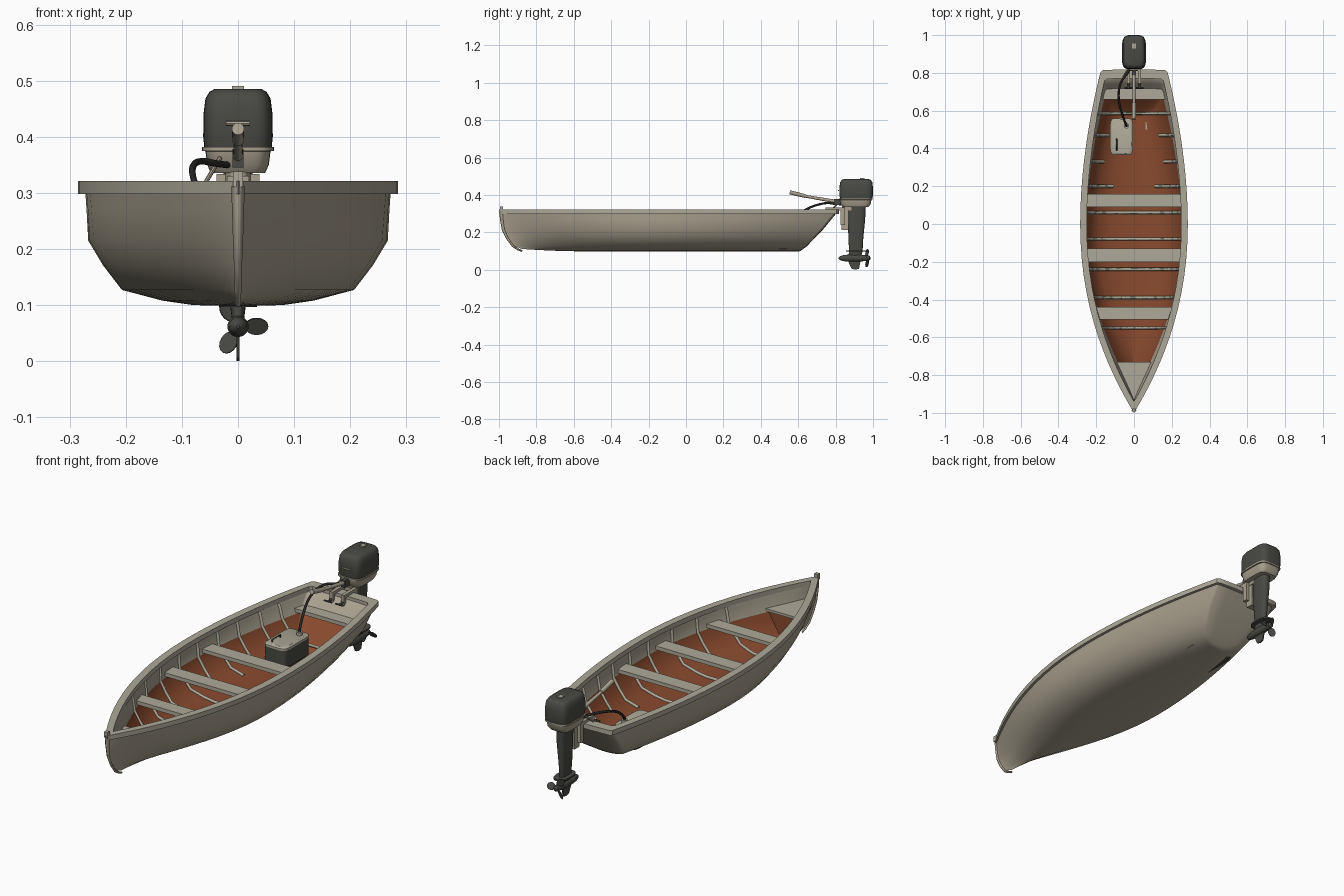
import bpy, bmesh, math
from mathutils import Vector, Matrix

if "Cube" in bpy.data.objects:
    bpy.data.objects.remove(bpy.data.objects["Cube"])

def mat(name, c):
    m = bpy.data.materials.new(name)
    m.diffuse_color = (*c, 1)
    m.use_nodes = True
    m.node_tree.nodes["Principled BSDF"].inputs["Base Color"].default_value = m.diffuse_color
    return m

BEIGE = mat("warm_grey_paint", (0.40, 0.36, 0.275))
PALE = mat("pale_grey_trim", (0.42, 0.395, 0.315))
BROWN = mat("red_brown_floor", (0.25, 0.068, 0.027))
DARK = mat("charcoal", (0.066, 0.067, 0.058))
BLACK = mat("black_rubber", (0.02, 0.02, 0.018))

def finish(name, bm, mats, angle=35):
    bmesh.ops.remove_doubles(bm, verts=bm.verts, dist=1e-5)
    bmesh.ops.recalc_face_normals(bm, faces=bm.faces)
    me = bpy.data.meshes.new(name)
    bm.to_mesh(me)
    bm.free()
    ob = bpy.data.objects.new(name, me)
    bpy.context.collection.objects.link(ob)
    for m in mats:
        me.materials.append(m)
    bpy.ops.object.select_all(action='DESELECT')
    bpy.context.view_layer.objects.active = ob
    ob.select_set(True)
    bpy.ops.object.shade_smooth_by_angle(angle=math.radians(angle))
    return ob

def loft(name, rings, mats, rule=None, caps=True, wrap=False, angle=35):
    bm = bmesh.new()
    vs = [[bm.verts.new(p) for p in r] for r in rings]
    n = len(rings[0])
    for i in range(len(vs) if wrap else len(vs) - 1):
        a, b = vs[i], vs[(i + 1) % len(vs)]
        for j in range(n):
            f = bm.faces.new((a[j], a[(j + 1) % n], b[(j + 1) % n], b[j]))
            f.material_index = rule(i) if rule else 0
    if caps:
        bm.faces.new(vs[0])
        bm.faces.new(vs[-1])
    return finish(name, bm, mats, angle)

def oval(z, cx, cy, hx, hy, e=4.5, n=40):
    r = []
    for i in range(n):
        a = 2 * math.pi * i / n
        c, s = math.cos(a), math.sin(a)
        r.append((cx + hx * math.copysign(abs(c) ** (2 / e), c),
                  cy + hy * math.copysign(abs(s) ** (2 / e), s), z))
    return r

def box(name, lo, hi, m):
    return loft(name, [[(x, y, z) for x, y in ((lo[0], lo[1]), (hi[0], lo[1]), (hi[0], hi[1]), (lo[0], hi[1]))]
                       for z in (lo[2], hi[2])], [m])

def slab(name, pts, z0, z1, m):
    return loft(name, [[(x, y, z) for x, y in pts] for z in (z0, z1)], [m])

def rod(name, p, q, r, m, r2=None, n=16):
    p, q = Vector(p), Vector(q)
    rot = (q - p).to_track_quat('Z', 'Y').to_matrix()
    ring = lambda c, r: [c + rot @ Vector((r * math.cos(2 * math.pi * i / n), r * math.sin(2 * math.pi * i / n), 0)) for i in range(n)]
    return loft(name, [ring(p, r), ring(q, r if r2 is None else r2)], [m])

def tube(name, pts, r, m, smooth=False, radii=None, res=0):
    cu = bpy.data.curves.new(name, 'CURVE')
    cu.dimensions = '3D'
    cu.bevel_depth, cu.bevel_resolution, cu.use_fill_caps = r, res, True
    sp = cu.splines.new('NURBS' if smooth else 'POLY')
    sp.points.add(len(pts) - 1)
    for i, p in enumerate(pts):
        sp.points[i].co = (*p, 1)
        sp.points[i].radius = radii[i] if radii else 1
    if smooth:
        sp.use_endpoint_u, sp.order_u = True, 3
    cu.materials.append(m)
    ob = bpy.data.objects.new(name, cu)
    bpy.context.collection.objects.link(ob)

# hull levels: z, bow y, stern y, half width, bow fineness
OUT = [(.098, -.86, .59, 0, 1), (.100, -.88, .60, .08, 2), (.108, -.90, .61, .135, 1.9),
       (.127, -.93, .635, .207, 1.7), (.17, -.96, .675, .24, 1.45), (.215, -.98, .72, .267, 1.25),
       (.27, -.988, .765, .270, 1.1), (.312, -.99, .80, .273, 1)]
INN = [(z + (.012 if z < .3 else 0), yb + .045, ys - .035, max(0, w - .013), e) for z, yb, ys, w, e in OUT]

def half_width(L, y):
    z, yb, ys, w, e = L
    s = min(1, max(0, (y - yb) / (ys - yb)))
    if s < .56:
        return w * (1 - (1 - s / .56) ** 2.15) ** e
    return w * (1 - .378 * ((s - .56) / .44) ** 1.85) ** (1 + (e - 1) * .4)

def ring(L, z=None):
    zz, yb, ys = L[:3]
    zz = zz if z is None else z
    h = []
    for i in range(33):
        y = yb + (ys - yb) * (1 - math.cos(math.pi * i / 32)) / 2
        lift = .012 * max(0, 1 - (y - yb) / .35) ** 2 if zz < .125 else 0
        h.append((half_width(L, y), y, zz + lift))
    w, _, zl = h[-1]
    h += [(w * k, ys + d, zl) for k, d in ((.93, .009), (.6, .012), (.3, .013), (0, .013))]
    return h + [(-x, y, z) for x, y, z in h[-2:0:-1]]

def inner_x(y, z):
    for a, b in zip(INN, INN[1:]):
        if z <= b[0]:
            t = max(0, (z - a[0]) / (b[0] - a[0]))
            return half_width(a, y) * (1 - t) + half_width(b, y) * t
    return half_width(INN[-1], y)

# hull shell, brown on the lower inside
n = len(OUT)
loft("hull", [ring(l) for l in OUT] + [ring(l) for l in reversed(INN)], [BEIGE, BROWN],
     rule=lambda i: 1 if i >= n + 2 else 0, caps=False, angle=50)
# gunwale rail
ro, ri = (0, -1.0, .805, .285, 1), (0, -.94, .758, .25, 1)
loft("gunwale_rail", [ring(ro, .298), ring(ro, .321), ring(ri, .321), ring(ri, .298)], [PALE], caps=False, wrap=True)
# stem strip and bow nub
tube("stem_strip", [(0, l[1] + .004, l[0]) for l in OUT[1:]], .012, BEIGE, radii=[.4, .45, .5, .6, .75, .9, 1])
box("bow_nub", (-.009, -.995, .31), (.009, -.978, .338), PALE)

# thwart seats
def seat(name, y0, y1, z):
    a, b = inner_x(y0, z) + .004, inner_x(y1, z) + .004
    slab(name, [(-a, y0), (a, y0), (b, y1), (-b, y1)], z - .018, z, PALE)
for i, (a, b) in enumerate([(.09, .16), (-.20, -.13), (-.505, -.44), (.66, .722)]):
    seat("seat_%d" % i, a, b, .252)

# bow deck and bulkhead
ys = [-.73 - .02 * i for i in range(11)]
pts = [(inner_x(y, .24) + .004, y) for y in ys]
slab("bow_deck", pts + [(-x, y) for x, y in reversed(pts)], .232, .244, PALE)
zs = [.115 + .013 * i for i in range(10)]
sec = [(inner_x(-.74, z) + .003, z) for z in zs]
sec += [(-x, z) for x, z in reversed(sec)]
loft("bow_bulkhead", [[(x, y, z) for x, z in sec] for y in (-.75, -.74)], [BROWN])

# ribs
for y in (.585, .06, -.08, -.24, -.39, -.55, .47, .33, .2):
    side = [(half_width(l, y), y, l[0] + .002) for l in reversed(INN) if l[2] > y - .01 and l[3] > 0]
    side[0] = (side[0][0], y, .30)
    if y in (.47, .33, .2):
        side = [p for p in side if p[0] > .11]
        for s in (1, -1):
            tube("side_rib", [(s * a, b, c) for a, b, c in side], .0085, PALE)
    else:
        tube("full_rib", side + [(-a, b, c) for a, b, c in reversed(side)], .0085, PALE)

# fuel tank
tx, ty = -.066, .462
loft("fuel_tank", [oval(z, tx, ty, .06 - d, .097 - d, 6) for z, d in ((.112, .006), (.12, 0), (.2, 0))], [DARK])
loft("tank_lid", [oval(z, tx, ty, .061 - d, .098 - d, 6) for z, d in ((.198, 0), (.208, 0), (.214, .008))], [PALE])
rod("tank_cap", (-.04, .52, .21), (-.04, .52, .228), .014, PALE)
rod("tank_valve", (-.04, .52, .228), (-.04, .52, .238), .007, DARK)
tube("tank_handle", [(-.092, .39, .21), (-.092, .39, .226), (-.092, .45, .226), (-.092, .45, .21)], .004, DARK)
tube("fuel_hose", [(-.04, .52, .235), (-.06, .57, .28), (-.085, .66, .335), (-.075, .75, .36), (-.03, .80, .35), (-.015, .84, .35)],
     .006, BLACK, smooth=True, res=2)
box("floor_plate", (.06, .5, .112), (.1, .54, .119), PALE)

# outboard motor
cy = .91
loft("motor_cowl", [oval(z, 0, cy, x, y, 4.5) for z, x, y in
     ((.38, .06, .086), (.40, .062, .09), (.44, .0615, .0895), (.468, .058, .086), (.48, .051, .078), (.485, .042, .066))], [DARK])
loft("motor_pan", [oval(z, 0, cy - .003, x, y, 4.5) for z, x, y in
     ((.335, .048, .068), (.35, .055, .08), (.374, .058, .085), (.375, .064, .089), (.382, .064, .089))], [BEIGE])
box("cowl_latch", (-.011, .93, .48), (.011, .955, .49), PALE)
loft("motor_neck", [oval(z, 0, .885, .023, .05, 3) for z in (.318, .337)], [BEIGE])
loft("motor_leg", [oval(z, 0, y, a, b, 2.6) for z, y, a, b in
     ((.337, .912, .026, .048), (.27, .912, .024, .046), (.17, .908, .019, .04), (.10, .908, .014, .036), (.06, .9, .009, .034))], [DARK])
loft("cavitation_plate", [oval(z, 0, .915, .034, .06, 2.5) for z in (.097, .104)], [DARK])
prof = [(.816, .003), (.822, .010), (.84, .016), (.87, .019), (.92, .019), (.955, .016), (.98, .013), (.987, .005)]
loft("gear_case", [[(r * math.cos(k * math.pi / 10), y, .062 + r * math.sin(k * math.pi / 10)) for k in range(20)] for y, r in prof], [DARK])
loft("skeg", [[(x, y, z) for y, z in ((.862, .055), (.935, .055), (.925, .005), (.905, 0), (.885, .006))] for x in (-.003, .003)], [DARK])
# propeller blades
for k in range(3):
    M = (Matrix.Translation((0, .968, .062)) @ Matrix.Rotation(-k * 2 * math.pi / 3, 4, 'Y')
         @ Matrix.Rotation(math.radians(30), 4, 'X'))
    loft("propeller_blade", [[M @ Vector((.033 + .021 * math.cos(a), y, .017 * math.sin(a)))
         for a in [i * math.pi / 8 for i in range(16)]] for y in (-.0015, .0015)], [DARK])

# transom clamp
box("swivel_bracket", (-.02, .832, .212), (.02, .868, .33), BEIGE)
for s in (-1, 1):
    x = s * .03
    box("clamp_top", (x - .008, .752, .318), (x + .008, .85, .334), BEIGE)
    box("clamp_outer", (x - .008, .825, .24), (x + .008, .85, .33), BEIGE)
    box("clamp_inner", (x - .008, .745, .285), (x + .008, .758, .334), BEIGE)
    rod("clamp_screw", (x, .72, .298), (x, .76, .298), .005, DARK)
    rod("clamp_handle", (x - .02, .72, .298), (x + .02, .72, .298), .004, DARK, n=8)

# tiller and shift lever
rod("tiller_arm", (0, .84, .358), (0, .62, .396), .010, BEIGE, .007)
rod("tiller_grip", (0, .64, .393), (0, .555, .414), .010, BEIGE, .011)
box("tiller_bracket", (-.010, .79, .345), (.010, .835, .378), DARK)
rod("throttle_bar", (-.021, .815, .424), (.021, .815, .424), .004, BEIGE, n=8)
rod("shift_lever", (-.058, .775, .318), (-.032, .82, .362), .004, BEIGE, n=8)
